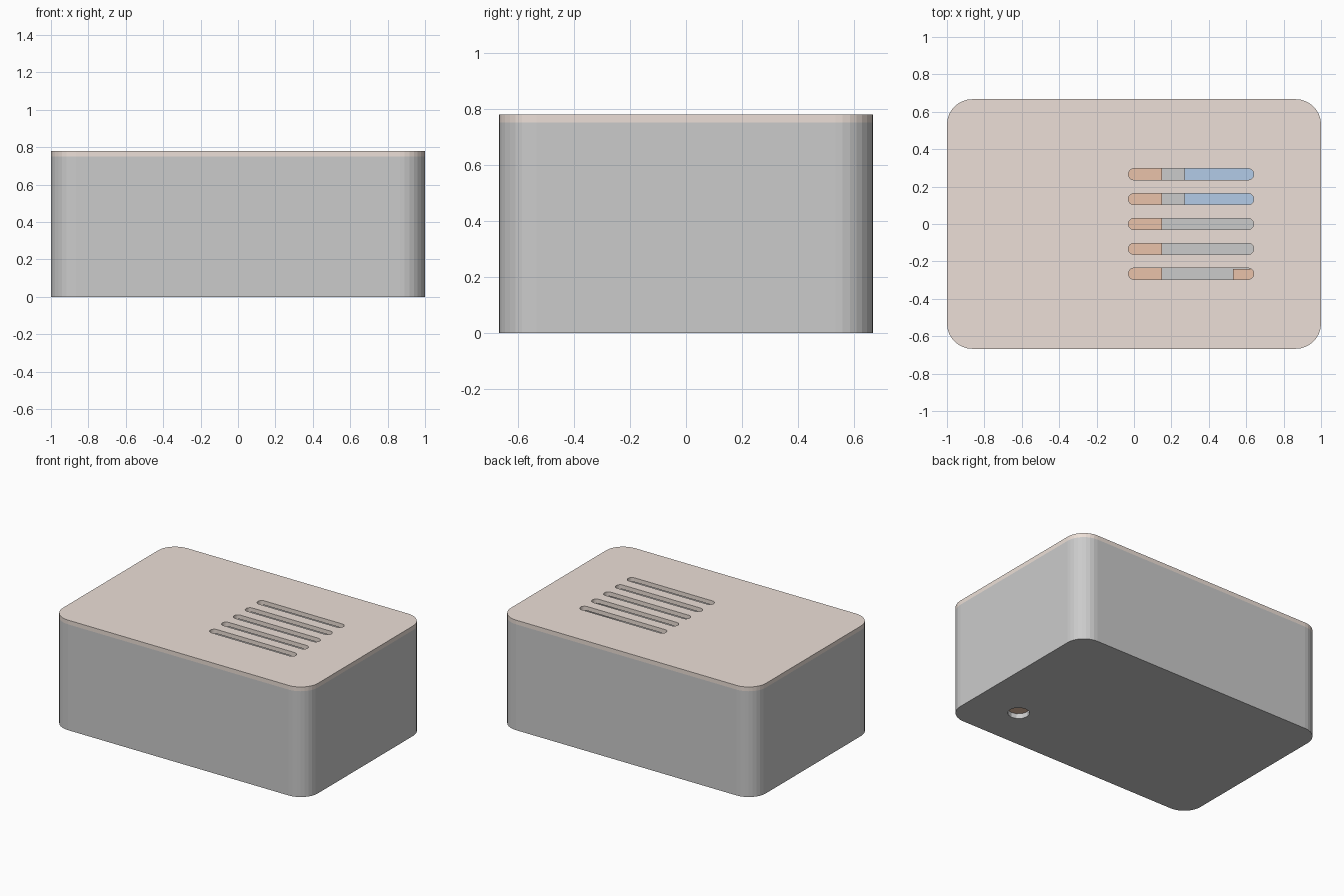
import bpy, bmesh, math

if "Cube" in bpy.data.objects:
    bpy.data.objects.remove(bpy.data.objects["Cube"])

HX, HY, H, R = 1.0, 0.667, 0.78, 0.135
WALL, FLOOR, LID = 0.05, 0.035, 0.03


def material(name, rgb):
    m = bpy.data.materials.new(name)
    m.diffuse_color = (*rgb, 1)
    m.use_nodes = True
    m.node_tree.nodes["Principled BSDF"].inputs["Base Color"].default_value = m.diffuse_color
    return m


def rounded(cx, cy, hx, hy, r, seg=8):
    """Outline of a rounded rectangle, counter-clockwise."""
    pts = []
    for i, (sx, sy) in enumerate([(1, 1), (-1, 1), (-1, -1), (1, -1)]):
        for k in range(seg + 1):
            a = math.pi / 2 * (i + k / seg)
            pts.append((cx + sx * (hx - r) + r * math.cos(a),
                        cy + sy * (hy - r) + r * math.sin(a)))
    return pts


def prism(name, outlines, z0, z1, mat=None):
    """Extrude one or more closed outlines from z0 to z1."""
    bm = bmesh.new()
    for pts in outlines:
        low = [bm.verts.new((x, y, z0)) for x, y in pts]
        top = [bm.verts.new((x, y, z1)) for x, y in pts]
        bm.faces.new(low[::-1])
        bm.faces.new(top)
        n = len(pts)
        for i in range(n):
            j = (i + 1) % n
            bm.faces.new((low[i], low[j], top[j], top[i]))
    bmesh.ops.remove_doubles(bm, verts=bm.verts, dist=1e-5)
    bmesh.ops.recalc_face_normals(bm, faces=bm.faces)
    me = bpy.data.meshes.new(name)
    bm.to_mesh(me)
    bm.free()
    ob = bpy.data.objects.new(name, me)
    bpy.context.collection.objects.link(ob)
    if mat:
        me.materials.append(mat)
    return ob


def box(name, x0, x1, y0, y1, z0, z1, mat):
    return prism(name, [[(x0, y0), (x1, y0), (x1, y1), (x0, y1)]], z0, z1, mat)


def cut(ob, cutter):
    """Subtract the cutter, bake the result and drop the cutter."""
    cutter.hide_render = True
    mod = ob.modifiers.new("cut", 'BOOLEAN')
    mod.operation, mod.solver, mod.object = 'DIFFERENCE', 'EXACT', cutter
    dg = bpy.context.evaluated_depsgraph_get()
    me = bpy.data.meshes.new_from_object(ob.evaluated_get(dg))
    ob.modifiers.clear()
    ob.data = me
    bpy.data.objects.remove(cutter)


lid_mat = material("lid_tan", (0.84, 0.74, 0.68))
board_mat = material("board_orange", (0.82, 0.54, 0.40))
cell_mat = material("cell_blue", (0.45, 0.60, 0.80))

# Open tray with a rounded footprint and a small port in the floor
shell = prism("case_body", [rounded(0, 0, HX, HY, R)], 0, H - LID)
cut(shell, prism("cavity", [rounded(0, 0, HX - WALL, HY - WALL, R - WALL)], FLOOR, H))
px, py = 0.66, -0.36
port = [(px + 0.07 * math.cos(math.tau * i / 12), py + 0.07 * math.sin(math.tau * i / 12))
        for i in range(12)]
cut(shell, prism("port_cutter", [port], -0.1, FLOOR + 0.1))

# Lid with five vent slots
lid = prism("lid", [rounded(0, 0, HX, HY, R)], H - LID, H, lid_mat)
slots = [rounded(0.305, 0.133 * i, 0.335, 0.03, 0.03) for i in range(-2, 3)]
cut(lid, prism("slot_cutter", slots, H - 0.2, H + 0.1))

# Parts inside, glimpsed through the slots and the port
box("circuit_board", -0.85, 0.15, -0.5, 0.5, 0.12, 0.16, board_mat)
box("battery", 0.27, 0.87, 0.03, 0.53, FLOOR, 0.25, cell_mat)
box("sensor", 0.53, 0.79, -0.49, -0.24, FLOOR, 0.15, board_mat)
